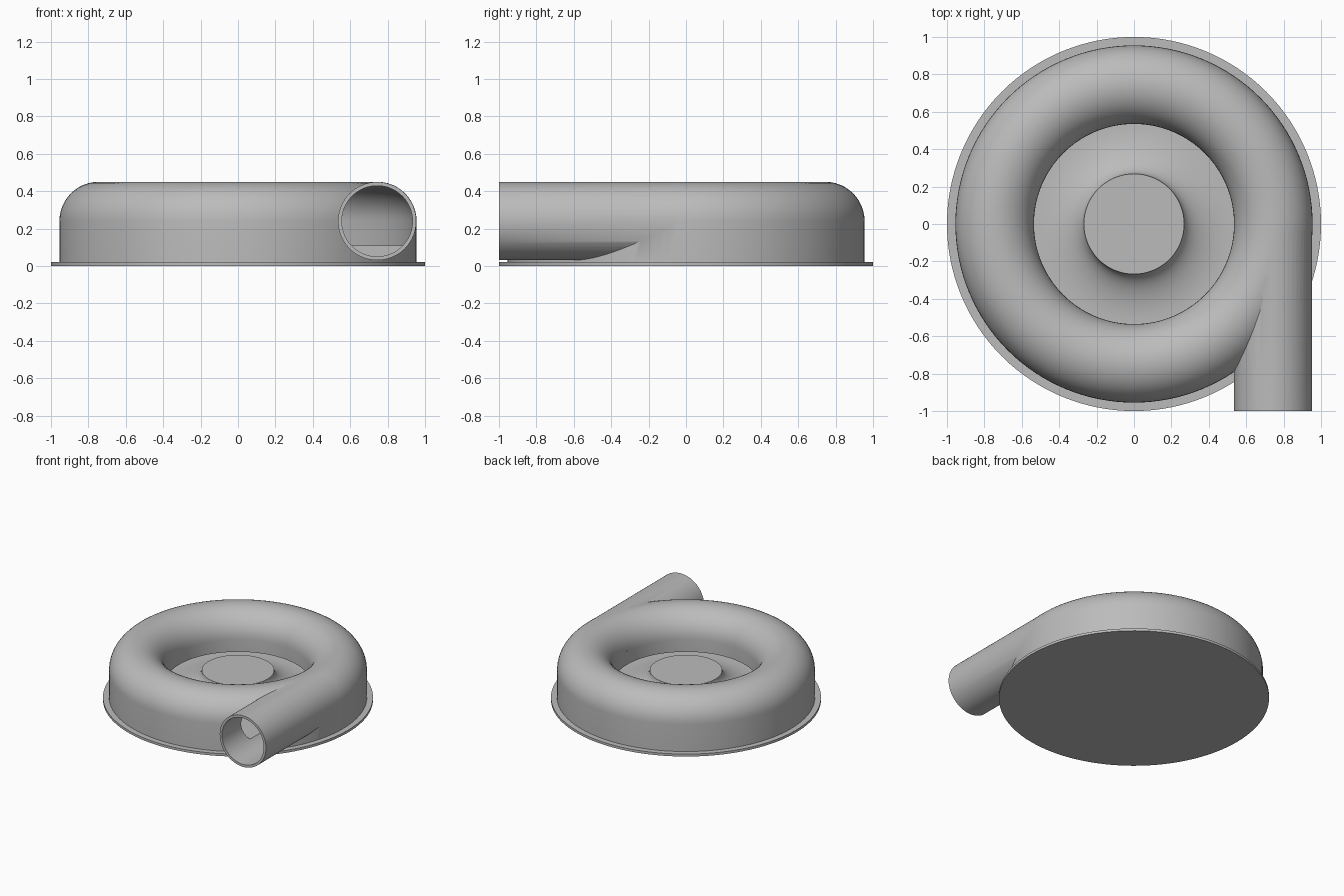
import bpy
import math

SEG = 128
cube = bpy.data.objects.get("Cube")
if cube:
    bpy.data.objects.remove(cube, do_unlink=True)

grey = bpy.data.materials.new("plain_grey")
grey.use_nodes = True
grey.diffuse_color = (0.5, 0.5, 0.5, 1)
grey.node_tree.nodes["Principled BSDF"].inputs["Base Color"].default_value = (0.5, 0.5, 0.5, 1)


def revolve(name, profile):
    """Closed solid from an (r, z) profile that starts and ends on the axis."""
    verts, rings = [], []
    for r, z in profile:
        count = SEG if r > 0 else 1
        rings.append([len(verts) + i for i in range(count)])
        for i in range(count):
            a = math.tau * i / SEG
            verts.append((r * math.cos(a), r * math.sin(a), z))
    faces = []
    for low, high in zip(rings, rings[1:]):
        if len(low) == 1:
            faces.append(high[::-1])
        elif len(high) == 1:
            faces.append(low)
        else:
            for i in range(SEG):
                j = (i + 1) % SEG
                faces.append((low[i], low[j], high[j], high[i]))
    # Flat end discs need no centre point
    mesh = bpy.data.meshes.new(name)
    mesh.from_pydata(verts, [], faces)
    mesh.validate()
    obj = bpy.data.objects.new(name, mesh)
    bpy.context.collection.objects.link(obj)
    mesh.materials.append(grey)
    return obj


def tube(name, radius, y0, y1):
    bpy.ops.mesh.primitive_cylinder_add(
        vertices=96, radius=radius, depth=y1 - y0,
        location=(0.744, (y0 + y1) / 2, 0.24), rotation=(math.pi / 2, 0, 0))
    obj = bpy.context.object
    obj.name = name
    obj.data.materials.append(grey)
    return obj


def combine(target, tool, operation):
    mod = target.modifiers.new(operation.lower(), 'BOOLEAN')
    mod.operation = operation
    mod.solver = 'EXACT'
    mod.object = tool
    bpy.context.view_layer.objects.active = target
    bpy.ops.object.modifier_apply(modifier=mod.name)
    bpy.data.objects.remove(tool, do_unlink=True)


def smooth(obj):
    bpy.ops.object.select_all(action='DESELECT')
    obj.select_set(True)
    bpy.context.view_layer.objects.active = obj
    bpy.ops.object.shade_smooth_by_angle(angle=math.radians(35))


def dome(radius, steps=24):
    """Rounded ring section, from the outer wall over to the inner lip."""
    return [(0.745 + radius * math.cos(math.pi * i / steps),
             0.24 + radius * math.sin(math.pi * i / steps)) for i in range(steps + 1)]


# Base plate
plate = revolve("base_plate", [(0, 0), (1, 0), (1, 0.02), (0, 0.02)])

# Ring housing with tangential outlet, then hollowed out
housing = revolve("ring_housing", [(0, 0.015), (0.955, 0.015)] + dome(0.21)
                  + [(0.535, 0.13), (0, 0.13)])
combine(housing, tube("outlet_pipe", 0.209, -1, 0), 'UNION')
cavity = revolve("cavity", [(0, 0.11), (0.935, 0.11)] + dome(0.19)
                 + [(0.555, 0.14), (0, 0.14)])
combine(housing, cavity, 'DIFFERENCE')
combine(housing, tube("outlet_bore", 0.189, -1.1, 0), 'DIFFERENCE')

# Central hub with concave flare
flare = [(0.53 - 0.262 * math.cos(math.pi / 2 * i / 16),
          0.24 - 0.128 * math.sin(math.pi / 2 * i / 16)) for i in range(17)]
hub = revolve("centre_hub", [(0, 0.1), (0.53, 0.1)] + flare[::-1] + [(0, 0.24)])

for part in (plate, housing, hub):
    smooth(part)
